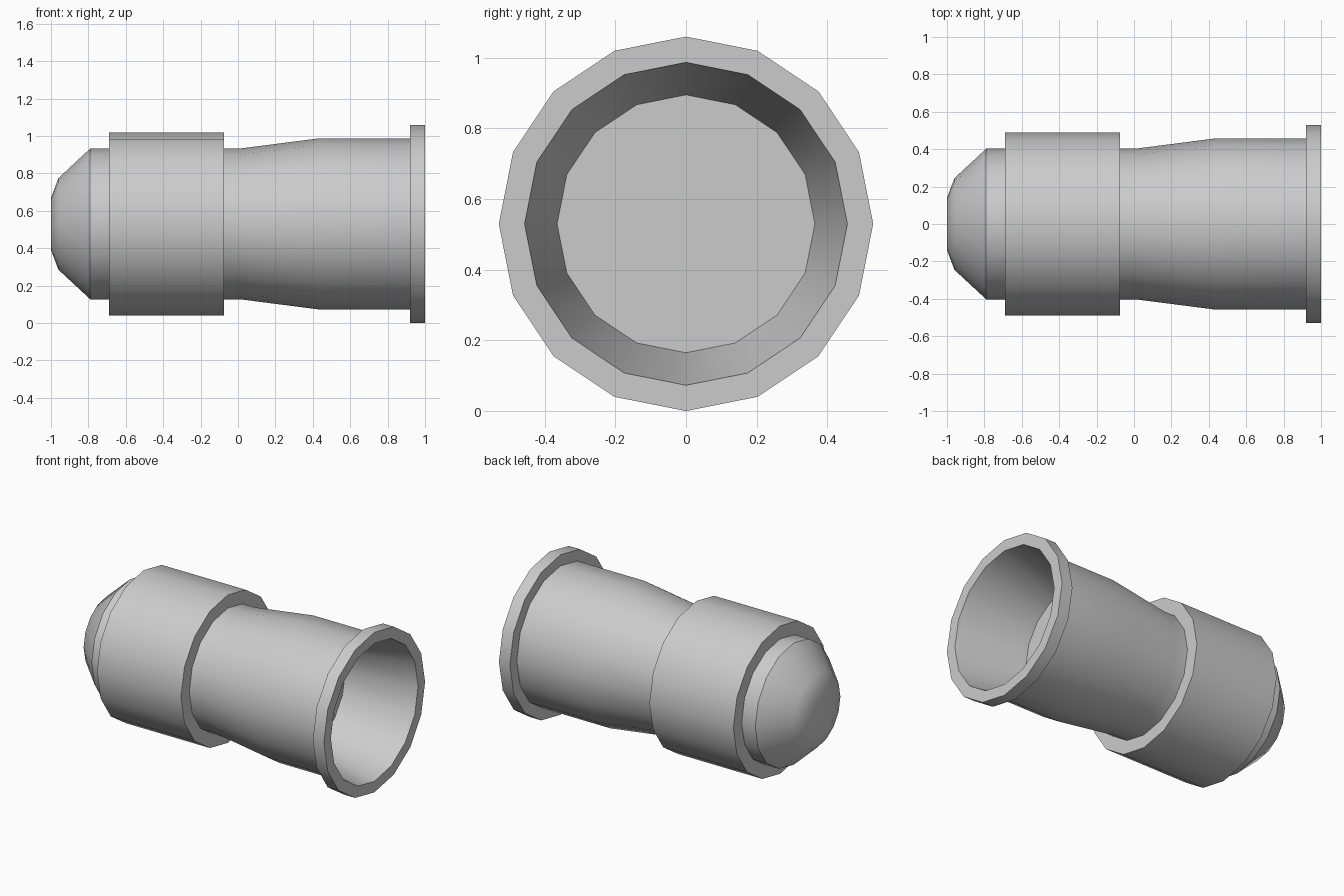
import bpy, bmesh, math
from mathutils import Vector

cube = bpy.data.objects.get("Cube")
if cube:
    bpy.data.objects.remove(cube, do_unlink=True)

SIDES = 16
AXIS_HEIGHT = 0.53


def flat_material(name, value):
    mat = bpy.data.materials.new(name)
    mat.use_nodes = True
    color = (value, value, value, 1)
    mat.diffuse_color = color
    mat.node_tree.nodes["Principled BSDF"].inputs["Base Color"].default_value = color
    return mat


grey = flat_material("light grey", 0.6)


def lathe(name, profile, closed=False):
    """Spin an (x, radius) profile around the lengthwise axis."""
    bm = bmesh.new()
    verts = [bm.verts.new((x, 0, r)) for x, r in profile]
    pairs = list(zip(verts, verts[1:]))
    if closed:
        pairs.append((verts[-1], verts[0]))
    edges = [bm.edges.new(p) for p in pairs]
    bmesh.ops.spin(bm, geom=verts + edges, cent=(0, 0, 0), axis=(1, 0, 0),
                   angle=math.tau, steps=SIDES)
    bmesh.ops.remove_doubles(bm, verts=bm.verts[:], dist=0.0005)
    bmesh.ops.recalc_face_normals(bm, faces=bm.faces[:])
    bmesh.ops.translate(bm, verts=bm.verts[:], vec=Vector((0, 0, AXIS_HEIGHT)))
    mesh = bpy.data.meshes.new(name)
    bm.to_mesh(mesh)
    bm.free()
    mesh.materials.append(grey)
    obj = bpy.data.objects.new(name, mesh)
    bpy.context.collection.objects.link(obj)
    bpy.ops.object.select_all(action='DESELECT')
    obj.select_set(True)
    bpy.context.view_layer.objects.active = obj
    bpy.ops.object.shade_smooth_by_angle(angle=math.radians(30))
    return obj


# Barrel: blunt nose, neck, flared mouth with rim, tapered bore and its floor
lathe("barrel", [
    (-1, 0), (-1, 0.14), (-0.96, 0.245), (-0.79, 0.403), (-0.075, 0.403),
    (0.01, 0.403), (0.43, 0.457), (0.92, 0.457), (0.92, 0.53), (1, 0.53),
    (1, 0.457), (0.53, 0.365), (0.53, 0),
])

# Thick sleeve around the rear half
lathe("sleeve", [(-0.69, 0.39), (-0.69, 0.49), (-0.075, 0.49), (-0.075, 0.39)],
      closed=True)
